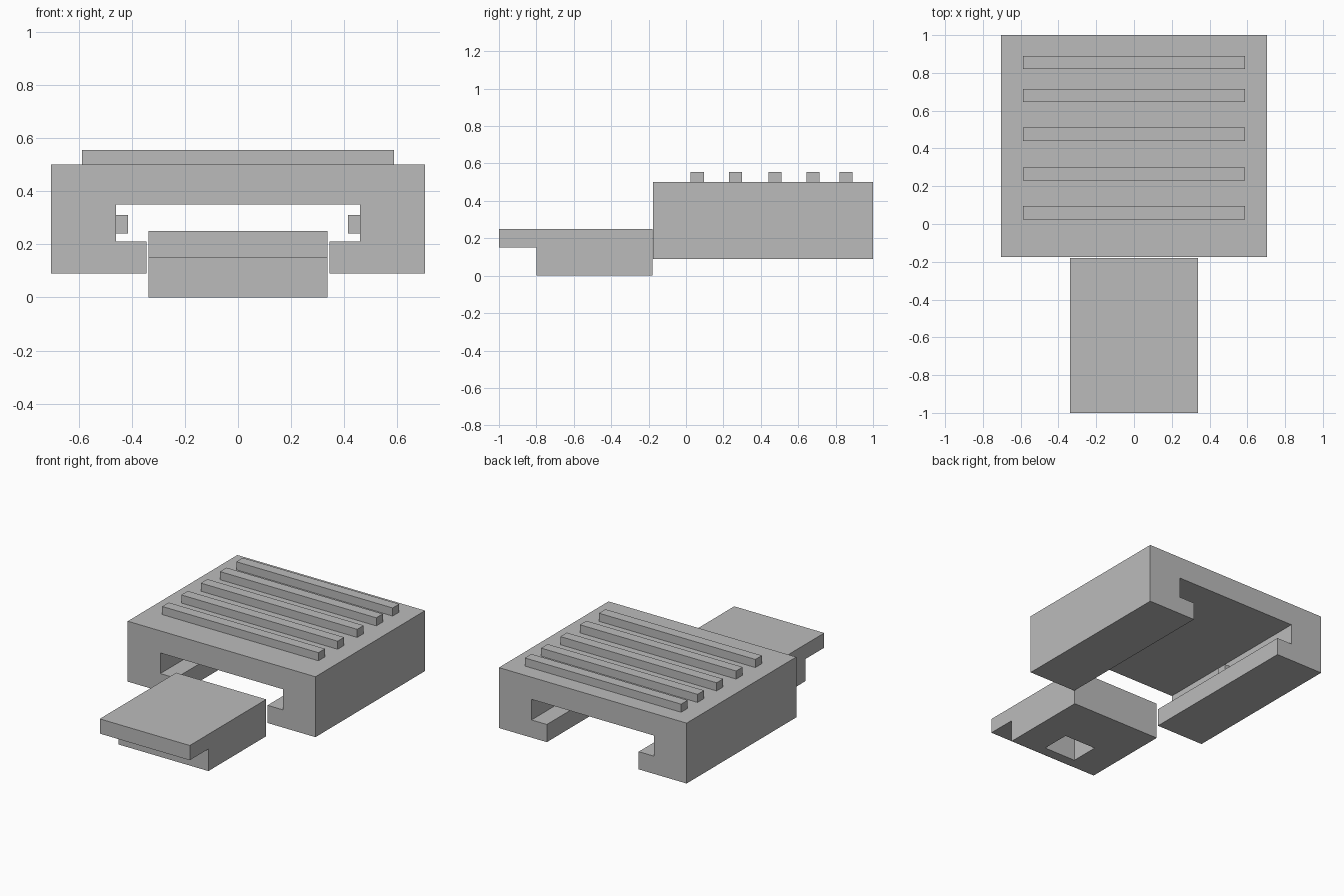
import bpy
import bmesh
from mathutils import Vector

default = bpy.data.objects.get("Cube")
if default:
    bpy.data.objects.remove(default, do_unlink=True)

grey = bpy.data.materials.new("plain grey")
grey.use_nodes = True
colour = (0.5, 0.5, 0.5, 1)
grey.diffuse_color = colour
grey.node_tree.nodes["Principled BSDF"].inputs["Base Color"].default_value = colour


def extrude_profile(name, points, offset):
    """Extrude a closed outline along an offset into a solid object."""
    bm = bmesh.new()
    face = bm.faces.new([bm.verts.new(p) for p in points])
    result = bmesh.ops.extrude_face_region(bm, geom=[face], use_keep_orig=True)
    moved = [g for g in result["geom"] if isinstance(g, bmesh.types.BMVert)]
    bmesh.ops.translate(bm, verts=moved, vec=Vector(offset))
    bmesh.ops.recalc_face_normals(bm, faces=bm.faces)
    mesh = bpy.data.meshes.new(name)
    bm.to_mesh(mesh)
    bm.free()
    mesh.materials.append(grey)
    obj = bpy.data.objects.new(name, mesh)
    bpy.context.collection.objects.link(obj)
    return obj


def box(name, x, y, z):
    """Box from its (min, max) range on each axis."""
    outline = [(x[0], y[0], z[0]), (x[1], y[0], z[0]),
               (x[1], y[1], z[0]), (x[0], y[1], z[0])]
    return extrude_profile(name, outline, (0, 0, z[1] - z[0]))


# Housing: half outline of the grooved channel, mirrored across x
FRONT, BACK = -0.176, 1.0
half = [(0.46, 0.35), (0.46, 0.21), (0.345, 0.21),
        (0.345, 0.09), (0.705, 0.09), (0.705, 0.50)]
outline = half + [(-x, z) for x, z in reversed(half)]
extrude_profile("housing", [(x, FRONT, z) for x, z in outline],
                (0, BACK - FRONT, 0))

# Grip ribs across the top
for i, y in enumerate((0.06, 0.265, 0.475, 0.68, 0.855)):
    box(f"grip_rib_{i + 1}", (-0.587, 0.587), (y - 0.035, y + 0.035), (0.50, 0.555))

# Stop tabs inside the side grooves
box("left_stop_tab", (0.415, 0.46), (0.33, 0.40), (0.24, 0.31))
box("right_stop_tab", (-0.46, -0.415), (0.33, 0.40), (0.24, 0.31))

# Slider block with a front lip
side = [(-1.0, 0.25), (-1.0, 0.15), (-0.80, 0.15),
        (-0.80, 0.0), (-0.18, 0.0), (-0.18, 0.25)]
slider = extrude_profile("slider", [(-0.338, y, z) for y, z in side], (0.676, 0, 0))

# Square pocket in the underside of the slider
cutter = box("pocket_cutter", (-0.12, 0.12), (-0.73, -0.53), (-0.1, 0.19))
cutter.hide_render = True
cut = slider.modifiers.new("pocket", "BOOLEAN")
cut.operation = "DIFFERENCE"
cut.solver = "EXACT"
cut.object = cutter
bpy.context.view_layer.objects.active = slider
bpy.ops.object.modifier_apply(modifier=cut.name)
bpy.data.objects.remove(cutter, do_unlink=True)
